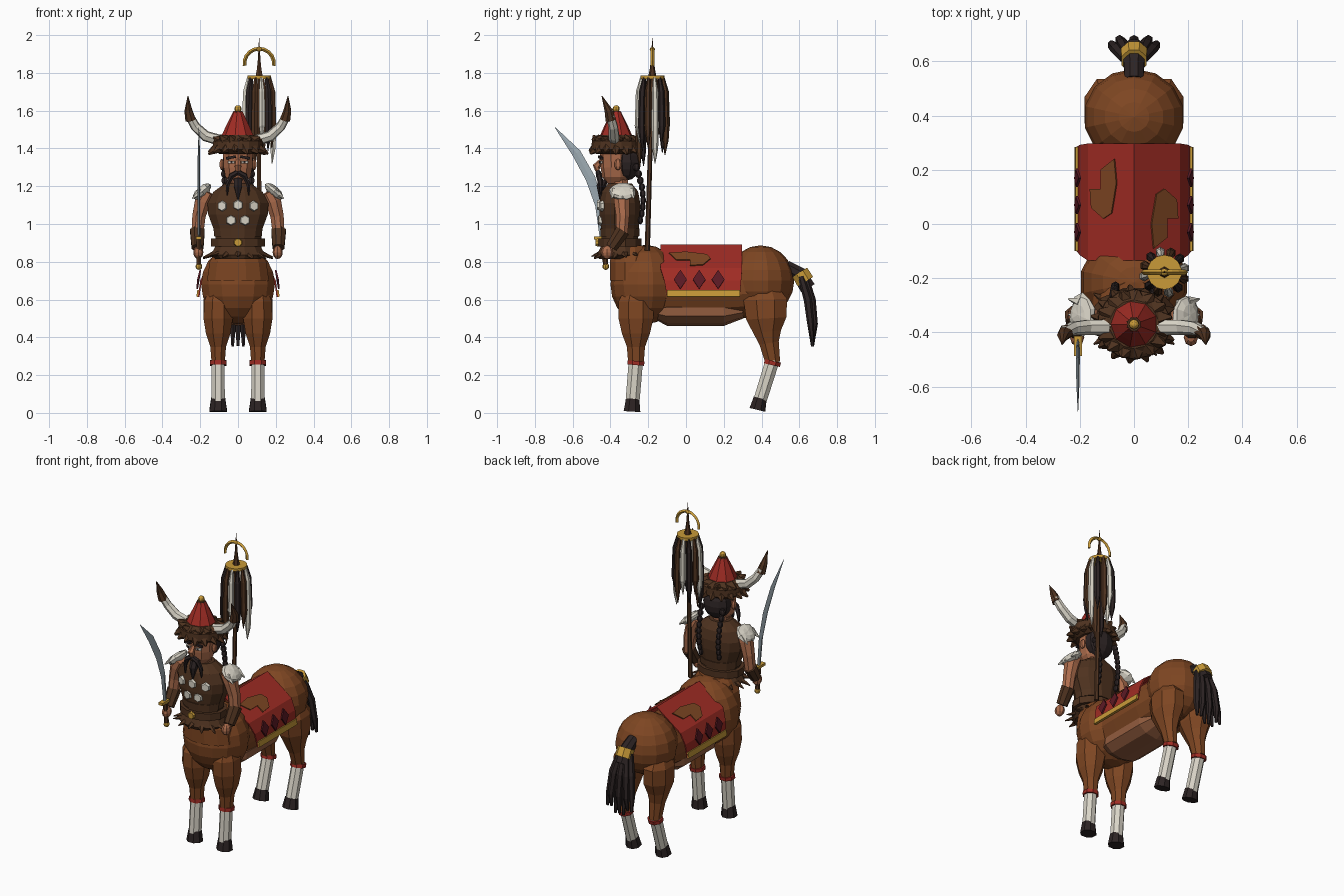
import bpy, bmesh, math, random
from mathutils import Vector, Matrix, Euler

if "Cube" in bpy.data.objects:
    bpy.data.objects.remove(bpy.data.objects["Cube"])

random.seed(4)


def material(name, r, g, b):
    m = bpy.data.materials.new(name)
    m.diffuse_color = [(c / 255 / 12.92 if c < 11 else ((c / 255 + .055) / 1.055) ** 2.4) for c in (r, g, b)] + [1]
    m.use_nodes = True
    m.node_tree.nodes["Principled BSDF"].inputs["Base Color"].default_value = m.diffuse_color
    return m


COAT = material("chestnut_coat", 126, 70, 34)
LEATHER = material("dark_leather", 78, 50, 31)
SKIN = material("skin", 172, 108, 76)
RED = material("red_cloth", 160, 44, 36)
GOLD = material("gold", 200, 154, 56)
BONE = material("bone_white", 216, 211, 198)
HAIR = material("black_hair", 44, 35, 35)
STEEL = material("steel", 160, 174, 182)
MAROON = material("maroon", 92, 26, 36)
BELLY = material("belly_tan", 146, 92, 62)


def finish(name, bm, mat):
    bmesh.ops.recalc_face_normals(bm, faces=bm.faces[:])
    me = bpy.data.meshes.new(name)
    bm.to_mesh(me)
    bm.free()
    me.materials.append(mat)
    ob = bpy.data.objects.new(name, me)
    bpy.context.collection.objects.link(ob)
    return ob


def tube(name, pts, radii, mat, n=8):
    """Loft n-sided rings along a path; a radius is a number or an (across, depth) pair."""
    bm = bmesh.new()
    pts = [Vector(p) for p in pts]
    ref = Vector((1, 0, 0)) if abs((pts[-1] - pts[0]).normalized().x) < .75 else Vector((0, 1, 0))
    rings = []
    for i, (p, r) in enumerate(zip(pts, radii)):
        t = (pts[min(i + 1, len(pts) - 1)] - pts[max(i - 1, 0)]).normalized()
        u = (ref - t * ref.dot(t)).normalized()
        v = t.cross(u)
        rx, ry = r if isinstance(r, tuple) else (r, r)
        off = .5 if n > 4 else 0
        angles = [2 * math.pi * (k + off) / n for k in range(n)]
        rings.append([bm.verts.new(p + u * rx * math.cos(a) + v * ry * math.sin(a)) for a in angles])
    for a, b in zip(rings, rings[1:]):
        for k in range(n):
            bm.faces.new((a[k], a[(k + 1) % n], b[(k + 1) % n], b[k]))
    bm.faces.new(rings[0])
    bm.faces.new(rings[-1])
    return finish(name, bm, mat)


def stack(name, x, y, rows, mat, n=12):
    """Vertical loft from rows of (z, x radius, y radius)."""
    return tube(name, [(x, y, r[0]) for r in rows], [(r[1], r[2]) for r in rows], mat, n)


def ball(name, loc, rad, mat, seg=12, rings=8, rot=(0, 0, 0), jitter=0):
    bm = bmesh.new()
    bmesh.ops.create_uvsphere(bm, u_segments=seg, v_segments=rings, radius=1)
    for v in bm.verts:
        v.co *= 1 + random.uniform(-jitter, jitter)
    bm.transform(Matrix.LocRotScale(Vector(loc), Euler(rot), Vector(rad)))
    return finish(name, bm, mat)


def box(name, loc, size, mat, rot=(0, 0, 0)):
    bm = bmesh.new()
    bmesh.ops.create_cube(bm, size=1)
    bm.transform(Matrix.LocRotScale(Vector(loc), Euler(rot), Vector(size)))
    return finish(name, bm, mat)


def plate(name, pts, depth, mat):
    """Thin polygon extruded by a depth vector."""
    bm = bmesh.new()
    f = bm.faces.new([bm.verts.new(p) for p in pts])
    g = bmesh.ops.extrude_face_region(bm, geom=[f])
    bmesh.ops.translate(bm, vec=depth, verts=[v for v in g["geom"] if isinstance(v, bmesh.types.BMVert)])
    return finish(name, bm, mat)


# Horse body
ball("chest", (0, -.215, .68), (.2, .185, .21), COAT, 14, 10)
stack("withers", 0, -.295, [(.7, .17, .11), (.8, .155, .112), (.86, .12, .1), (.885, .1, .085)], COAT)
tube("barrel", [(0, -.25, .665), (0, 0, .66), (0, .2, .66), (0, .42, .67)],
     [(.15, .16), (.162, .165), (.162, .165), (.15, .16)], COAT, 14)
ball("rump", (0, .395, .7), (.186, .178, .187), COAT, 14, 10)
tube("belly", [(0, -.17, .54), (0, -.1, .535), (0, .2, .535), (0, .3, .545)],
     [(.1, .04), (.135, .074), (.135, .074), (.1, .045)], BELLY, 10)

for s in (-1, 1):
    x = s * .105
    # Front legs
    stack("front_leg", x, -.265, [(.66, .05, .06), (.59, .08, .1), (.5, .084, .1), (.42, .07, .08),
                                  (.35, .045, .052), (.27, .038, .045)], COAT, 8)
    tube("front_stocking", [(x, -.265, .28), (x, -.283, .06)], [(.037, .041), (.038, .04)], BONE, 8)
    tube("front_band", [(x, -.264, .275), (x, -.266, .253)], [.048, .048], RED, 8)
    tube("front_hoof", [(x, -.282, .075), (x, -.286, .007)], [(.04, .038), (.05, .048)], HAIR, 8)
    # Hind legs
    rows = [(.42, .67, .05, .07), (.42, .6, .084, .125), (.425, .5, .084, .115), (.43, .43, .062, .08),
            (.44, .37, .046, .056), (.46, .265, .036, .042)]
    tube("hind_leg", [(x, r[0], r[1]) for r in rows], [r[2:] for r in rows], COAT, 8)
    tube("hind_stocking", [(x, .459, .28), (x, .39, .06)], [(.037, .04), (.038, .038)], BONE, 8)
    tube("hind_band", [(x, .46, .275), (x, .455, .253)], [.047, .047], RED, 8)
    tube("hind_hoof", [(x, .393, .078), (x, .378, .016)], [(.04, .038), (.05, .046)], HAIR, 8)

# Tail with a gold binding and loose strands
tube("tail_root", [(0, .53, .775), (0, .6, .735), (0, .645, .66)], [.036, .042, .045], HAIR)
tube("tail_binding", [(0, .602, .745), (0, .632, .695)], [.05, .052], GOLD)
for i in range(7):
    k = (i - 3) / 3
    d = .02 * (i % 2)
    tube("tail_strand", [(k * .035, .61 + d, .72), (k * .065, .645 + d, .6), (k * .08, .66 + d, .47),
                         (k * .085, .67, .335 + .05 * abs(k) + d)], [.018, .022, .018, .008], HAIR, 6)

# Saddle blanket draped over a ridge
bm = bmesh.new()
half = [(0, .892, -.135, .297), (.17, .767, -.135, .297), (.2, .7, -.115, .292), (.212, .615, -.1, .285)]
rows = [(-a, b, c, d) for a, b, c, d in half[:0:-1]] + half
edges = [(bm.verts.new((a, c, z)), bm.verts.new((a, d, z))) for a, z, c, d in rows]
for (a, b), (c, d) in zip(edges, edges[1:]):
    bm.faces.new((a, b, d, c))
blanket = finish("saddle_blanket", bm, RED)
mod = blanket.modifiers.new("thickness", "SOLIDIFY")
mod.thickness = .008
patch = [(.07, -.09), (.062, 0), (.08, .11), (.11, .13), (.155, .09), (.16, .02), (.12, .02), (.12, -.05)]
for s in (-1, 1):
    plate("blanket_patch", [(s * a, b if s > 0 else .15 - b, .892 - .735 * a + .003) for a, b in patch],
          (s * .004, 0, .005), COAT)
    box("blanket_trim", (s * .211, .0925, .632), (.014, .385, .036), GOLD, (0, -s * .14, 0))
    for y in (-.03, .07, .17):
        plate("blanket_diamond", [(s * .195, y, .755), (s * .207, y + .034, .705), (s * .212, y, .655),
                                  (s * .207, y - .034, .705)], (s * .009, 0, .002), MAROON)

# Rider torso in leather
TY = -.35
stack("torso", 0, TY, [(.85, .12, .1), (.95, .125, .1), (.99, .14, .105), (1.05, .163, .112), (1.11, .167, .112),
                       (1.17, .135, .1), (1.215, .07, .065)], LEATHER)
stack("waist_wrap", 0, TY, [(.935, .13, .106), (.975, .134, .108)], LEATHER)
stack("belt", 0, TY, [(.88, .147, .118), (.924, .147, .118)], LEATHER)
tube("belt_buckle", [(0, -.46, .902), (0, -.478, .902)], [.024, .02], GOLD)
stack("fur_skirt", 0, TY, [(.815, .125, .115), (.835, .15, .125), (.88, .125, .105)], LEATHER)
for i in range(14):
    a = 2 * math.pi * (i + .5) / 14
    c, d = math.cos(a), math.sin(a)
    tube("skirt_tuft", [(.11 * c, TY + .09 * d, .85), (.19 * c, TY + .15 * d, .825 + random.uniform(-.012, .012))],
         [(.03, .018), .003], LEATHER, 5)
for x, z, y in ((-.08, 1.095, -.446), (.08, 1.095, -.446), (-.035, 1.02, -.454), (.035, 1.02, -.454), (0, 1.1, -.46)):
    tube("chest_plate", [(x, y + .012, z), (x * 1.08, y - .01, z)], [.032, .024], BONE, 6)

# Arms, shoulder fur and bracers
for s in (-1, 1):
    tube("upper_arm", [(s * .16, -.345, 1.17), (s * .187, -.34, 1.12), (s * .207, -.335, 1.04), (s * .215, -.34, .95)],
         [.04, .045, .038, .034], SKIN)
    tube("bracer", [(s * .215, -.335, .965), (s * .214, -.395, .875)], [.042, .034], LEATHER)
    ball("fist", (s * .21, -.418, .85), (.027, .033, .036), SKIN, 8, 6)
    ball("shoulder_fur", (s * .19, -.335, 1.172), (.06, .075, .027), BONE, 10, 6, (0, s * .7, 0), .1)
    for dy in (-.045, 0, .045):
        tube("shoulder_tuft", [(s * .195, TY + dy + .015, 1.175), (s * .242, TY + dy * 1.3 + .015, 1.135)],
             [.022, .003], BONE, 5)

# Curved sword
SX = -.207
tube("blade", [(SX, -.44, .93), (SX, -.46, 1.1), (SX, -.505, 1.24), (SX, -.58, 1.375), (SX, -.692, 1.51)],
     [(.006, .017), (.007, .021), (.007, .026), (.006, .024), (.001, .002)], STEEL, 4)
tube("sword_grip", [(SX, -.425, .78), (SX, -.438, .92)], [.014, .014], LEATHER, 6)
box("sword_guard", (SX, -.45, .925), (.03, .075, .016), GOLD)
ball("sword_pommel", (SX, -.425, .775), (.018, .018, .018), GOLD, 8, 6)

# Head, face and hair
HY = -.37
stack("neck", 0, -.355, [(1.16, .055, .055), (1.26, .048, .05)], SKIN, 8)
stack("head", 0, HY, [(1.215, .042, .05), (1.25, .07, .074), (1.3, .08, .082), (1.4, .084, .086)], SKIN, 10)
ball("back_hair", (0, -.315, 1.325), (.088, .075, .095), HAIR, 10, 8)
tube("nose", [(0, -.44, 1.345), (0, -.475, 1.305), (0, -.465, 1.285)], [.01, .02, .016], SKIN, 6)
tube("goatee", [(0, -.435, 1.235), (0, -.45, 1.2), (0, -.455, 1.13)], [.026, .024, .004], HAIR, 6)
for s in (-1, 1):
    tube("moustache", [(0, -.465, 1.275), (s * .035, -.46, 1.255), (s * .055, -.452, 1.21), (s * .058, -.45, 1.15)],
         [.014, .016, .012, .003], HAIR, 6)
    box("eyebrow", (s * .038, -.452, 1.352), (.05, .014, .013), HAIR, (0, s * .2, s * .25))
    box("eye_white", (s * .036, -.45, 1.327), (.032, .008, .014), BONE, (0, 0, s * .25))
    box("pupil", (s * .034, -.455, 1.327), (.012, .006, .013), HAIR, (0, 0, s * .25))
    ball("ear", (s * .086, -.36, 1.315), (.014, .02, .03), SKIN, 6, 5)
    for i in range(9):
        k = i / 8
        ball("braid_bead", (s * (.075 - .01 * k), -.262 + .035 * math.sin(k * 2.5), 1.3 - .28 * k),
             (.019 - .005 * k, .019 - .005 * k, .022), HAIR, 6, 5)

# Fur-brimmed helmet with horns
stack("fur_brim", 0, HY, [(1.37, .1, .1), (1.395, .137, .132), (1.44, .135, .128), (1.47, .09, .09)], LEATHER, 14)
for row, (z0, z1, r) in enumerate(((1.41, 1.375, .16), (1.44, 1.455, .142))):
    for i in range(15):
        a = 2 * math.pi * (i + .5 * row) / 15
        c, d = math.cos(a), math.sin(a)
        tube("brim_tuft", [(.1 * c, HY + .1 * d, z0), (r * c, HY + .9 * r * d, z1 + random.uniform(-.014, .014))],
             [.036, .006], LEATHER, 5)
stack("helmet_cone", 0, HY, [(1.45, .095, .095), (1.52, .063, .063), (1.595, .026, .026)], RED, 9)
stack("helmet_collar", 0, HY, [(1.583, .03, .03), (1.597, .026, .026)], LEATHER, 8)
ball("helmet_finial", (0, HY, 1.609), (.019, .019, .02), GOLD, 8, 6)
for s in (-1, 1):
    tube("horn", [(s * .085, -.38, 1.44), (s * .17, -.38, 1.465), (s * .225, -.385, 1.515), (s * .258, -.4, 1.575)],
         [.03, .029, .026, .023], BONE, 7)
    tube("horn_tip", [(s * .25, -.398, 1.55), (s * .262, -.41, 1.6), (s * .265, -.445, 1.677)],
         [.029, .022, .002], LEATHER, 7)

# Banner pole with crescent and hanging tassels
PX, PY = .112, -.178
tube("banner_pole", [(PX, -.205, .86), (PX, PY, 1.78)], [.014, .011], LEATHER, 6)
stack("banner_disk", PX, PY, [(1.768, .064, .064), (1.786, .064, .064)], GOLD, 14)
stack("banner_spike", PX, PY, [(1.78, .022, .022), (1.82, .014, .014), (1.86, .009, .009), (1.9, .006, .006),
                               (1.985, .001, .001)], LEATHER, 6)
arc = [math.pi * (k / 10 * 1.1 - .05) for k in range(11)]
bm = bmesh.new()
loops = []
for a in arc:
    loops.append([bm.verts.new((PX + r * math.cos(a), PY + y, 1.85 + r * math.sin(a)))
                  for r, y in ((.068, 0), (.078, -.01), (.088, 0), (.078, .01))])
for a, b in zip(loops, loops[1:]):
    for k in range(4):
        bm.faces.new((a[k], a[(k + 1) % 4], b[(k + 1) % 4], b[k]))
bm.faces.new(loops[0])
bm.faces.new(loops[-1])
finish("banner_crescent", bm, GOLD)
ball("crescent_socket", (PX, PY, 1.925), (.016, .014, .012), GOLD, 8, 6)
for i in range(12):
    a = 2 * math.pi * i / 12 + .2
    c, d = math.cos(a), math.sin(a)
    end = 1.3 + random.uniform(0, .13)
    rows = [(.058, 1.775, .008), (.072, 1.7, .017), (.076, 1.52, .019), (.074, end + .08, .016), (.07, end, .002)]
    tube("tassel", [(PX + r * c, PY + r * d, z) for r, z, _ in rows], [q for _, _, q in rows],
         (BONE, HAIR, LEATHER)[i % 3], 6)
